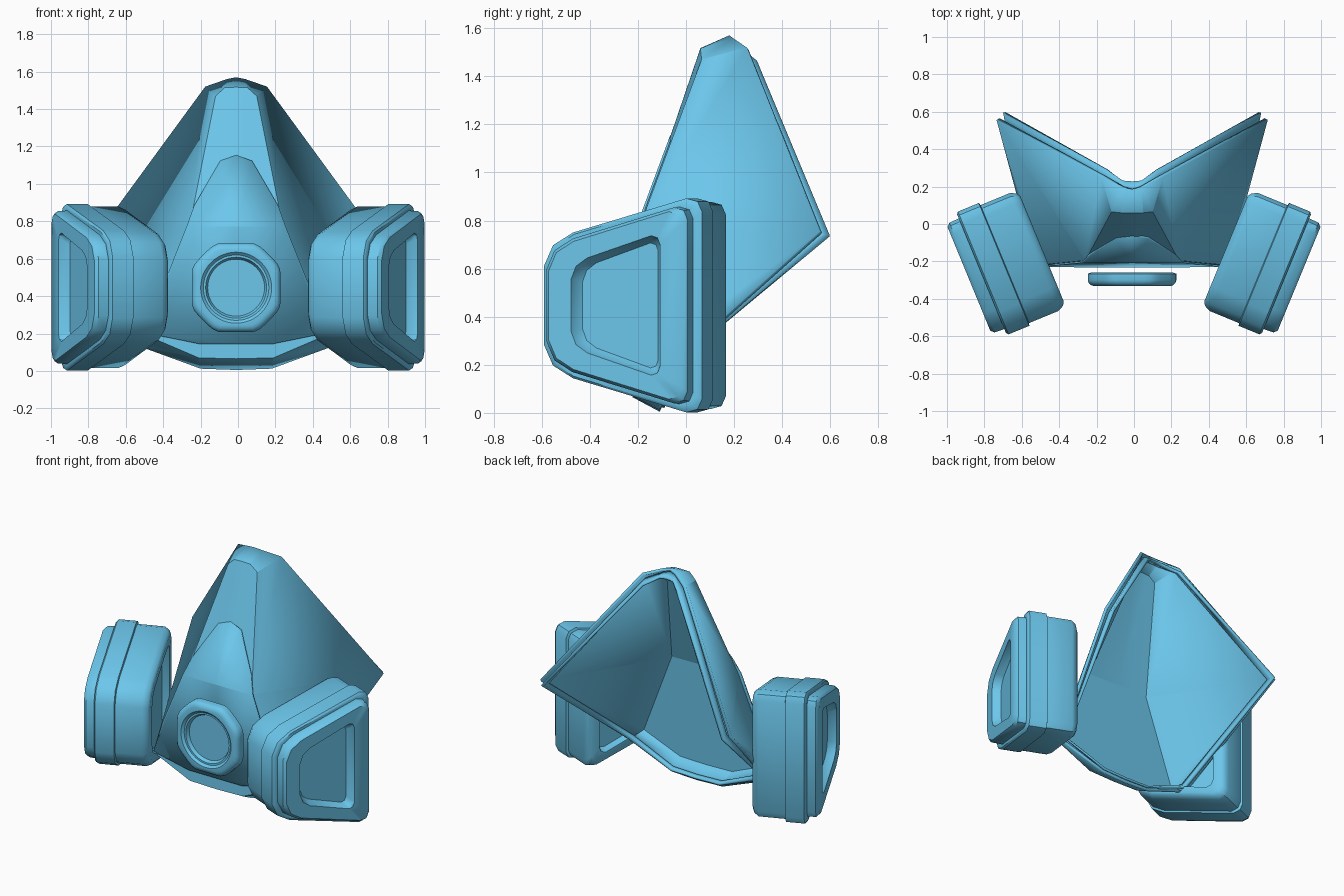
import bpy, bmesh, math
from mathutils import Vector

if "Cube" in bpy.data.objects:
    bpy.data.objects.remove(bpy.data.objects["Cube"])

CX = -0.01  # mask centreline

blue = bpy.data.materials.new("blue_plastic")
blue.diffuse_color = (.15, .57, .84, 1)
blue.use_nodes = True
blue.node_tree.nodes["Principled BSDF"].inputs["Base Color"].default_value = blue.diffuse_color


def finish(name, bm, angle=30):
    me = bpy.data.meshes.new(name)
    bm.to_mesh(me)
    bm.free()
    me.materials.append(blue)
    ob = bpy.data.objects.new(name, me)
    bpy.context.collection.objects.link(ob)
    bpy.ops.object.select_all(action='DESELECT')
    ob.select_set(True)
    bpy.context.view_layer.objects.active = ob
    bpy.ops.object.shade_smooth_by_angle(angle=math.radians(angle))
    return ob


def half_sheet(name, pts, faces, thick, offset, outward):
    """Right half of a sheet, mirrored over x and given thickness."""
    bm = bmesh.new()
    vs = [bm.verts.new(p) for p in pts]
    for f in faces:
        bm.faces.new([vs[i] for i in f])
    bmesh.ops.recalc_face_normals(bm, faces=bm.faces[:])
    bm.faces.ensure_lookup_table()
    if bm.faces[0].normal.dot(Vector(outward)) < 0:
        bmesh.ops.reverse_faces(bm, faces=bm.faces[:])
    ob = finish(name, bm, 1)
    ob.location.x = CX
    ob.modifiers.new("mirror", 'MIRROR').use_clip = True
    so = ob.modifiers.new("thickness", 'SOLIDIFY')
    so.thickness = thick
    so.offset = offset
    so.use_even_offset = True
    return ob


def loft(name, loops, angle=30):
    """Closed body through a list of loops with equal point counts."""
    bm = bmesh.new()
    rings = [[bm.verts.new(p) for p in lp] for lp in loops]
    n = len(rings[0])
    for a, b in zip(rings, rings[1:]):
        for i in range(n):
            j = (i + 1) % n
            bm.faces.new((a[i], a[j], b[j], b[i]))
    bm.faces.new(rings[0])
    bm.faces.new(rings[-1])
    bmesh.ops.recalc_face_normals(bm, faces=bm.faces[:])
    return finish(name, bm, angle)


# Face shell: rim points 0-6, then front points 7-14
rim = [(0, .18, 1.57), (.05, .193, 1.56), (.165, .252, 1.52), (.725, .556, .755),
       (.54, -.13, .14), (.19, -.11, .012), (0, -.11, .005)]
front = [(0, .06, 1.517), (.06, .06, 1.515), (.11, .065, 1.47),
         (.25, -.195, .77), (.48, -.218, .19), (.2, -.222, .07),
         (0, -.222, .065), (0, -.195, .77)]
half_sheet("face_shell", rim + front,
           [(7, 8, 9, 10, 14), (14, 10, 11, 12, 13), (0, 1, 8, 7), (1, 2, 9, 8),
            (2, 3, 10, 9), (3, 4, 11, 10), (4, 5, 12, 11), (5, 6, 13, 12)],
           .02, -1, (0, -1, 0))

# Sealing lip stepped in from the shell rim
lip_a = [(0, .17, 1.54), (.05, .18, 1.53), (.145, .245, 1.49), (.68, .54, .745),
         (.505, -.13, .17), (.185, -.12, .037), (0, -.12, .03)]
lip_b = [(0, .228, 1.52), (.05, .232, 1.515), (.14, .295, 1.465), (.69, .597, .74),
         (.52, -.105, .15), (.185, -.09, .025), (0, -.09, .02)]
half_sheet("sealing_lip", lip_a + lip_b,
           [(i, i + 1, i + 8, i + 7) for i in range(6)],
           .014, -1, (0, 0, 1))


# Raised front plate following the shell front
def plate_y(z):
    if z > .77:
        return -.195 + (z - .77) / .70 * .26
    return -.195 - (.77 - z) / .70 * .027


outline = [(0, 1.15), (.085, 1.12), (.225, .88), (.265, .77),
           (.405, .42), (.47, .20), (.2, .145), (0, .145), (0, .77)]
half_sheet("front_plate", [(x, plate_y(z) - .003, z) for x, z in outline],
           [(0, 1, 2, 3, 8), (8, 3, 4, 5, 6, 7)], .01, 1, (0, -1, 0))


# Exhale valve: rounded octagon outside, round recess inside
def valve_ring(r, y, octagon):
    pts = []
    for i in range(48):
        a = math.tau * i / 48
        k = r
        if octagon:
            k = min(d * r / max(math.cos(a - math.radians(45 * j)), .01)
                    for j in range(8) for d in [1.05 if j % 2 else 1.0])
            k = min(k, r * 1.075)
        pts.append((CX + k * math.cos(a), y, .445 + k * math.sin(a)))
    return pts


loft("exhale_valve", [valve_ring(*r) for r in [
    (.22, -.26, True), (.237, -.266, True), (.237, -.30, True),
    (.232, -.315, True), (.22, -.327, True), (.203, -.332, True),
    (.19, -.332, False), (.175, -.318, False), (.163, -.318, False),
    (.152, -.295, False)]], 32)


# Filter cartridges: tapered rounded outline, lofted along the angled axis
half = [(-.29, .165), (-.25, .25), (-.16, .303), (.35, .445), (.40, .432), (.42, .39)]
trap = half + [(t, -h) for t, h in reversed(half)]
yaw = math.radians(22.4)
C, S = math.cos(yaw), math.sin(yaw)


def filter_loop(side, n, inset):
    pts = []
    for t, h in trap:
        u = .065 + (t - .065) * (1 - inset / .355)
        pts.append((side * (C * n + S * u), S * -n + C * u,
                    .447 + h * (1 - inset / .445)))
    return pts


steps = [(.55, .125), (.55, .12), (.505, .105), (.505, .05), (.518, .03),
         (.55, .014), (.72, .014), (.725, .0), (.845, .0), (.855, .012),
         (.855, .035), (.91, .038), (.928, .055), (.928, .155),
         (.90, .165), (.875, .185)]
for side, label in ((1, "right"), (-1, "left")):
    loft("filter_" + label, [filter_loop(side, n, d) for n, d in steps], 40)
